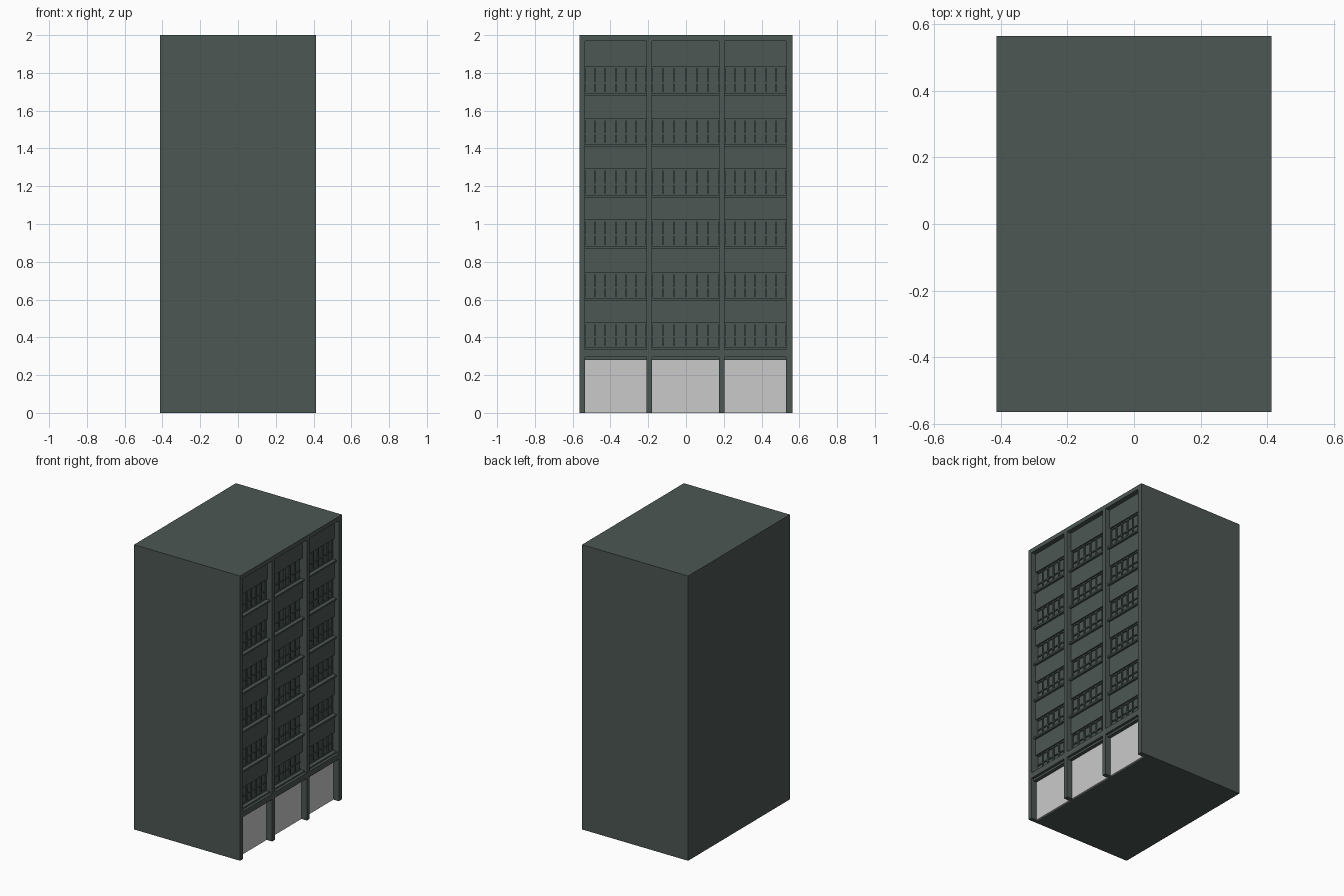
import bpy, bmesh

if "Cube" in bpy.data.objects:
    bpy.data.objects.remove(bpy.data.objects["Cube"])


def material(name, rgb):
    m = bpy.data.materials.new(name)
    m.diffuse_color = (*rgb, 1)
    m.use_nodes = True
    m.node_tree.nodes["Principled BSDF"].inputs["Base Color"].default_value = m.diffuse_color
    return m


GREEN = material("dark grey green", (0.072, 0.095, 0.084))
GREY = material("light grey", (0.59, 0.59, 0.59))


def boxes(name, mat, spans):
    """One object from boxes given as (x0, x1, y0, y1, z0, z1)."""
    bm = bmesh.new()
    for x0, x1, y0, y1, z0, z1 in spans:
        vs = bmesh.ops.create_cube(bm, size=1)["verts"]
        for v in vs:
            v.co.x = x1 if v.co.x > 0 else x0
            v.co.y = y1 if v.co.y > 0 else y0
            v.co.z = z1 if v.co.z > 0 else z0
    me = bpy.data.meshes.new(name)
    bm.to_mesh(me)
    bm.free()
    me.materials.append(mat)
    ob = bpy.data.objects.new(name, me)
    bpy.context.collection.objects.link(ob)
    return ob


X, Y, H = 0.412, 0.565, 2.0
GLASS, FRAME, WALL, LEDGE = 0.36, 0.368, 0.378, 0.394
bays = [(-0.535, -0.21), (-0.18, 0.175), (0.205, 0.53)]
sills = [0.345, 0.605, 0.882, 1.152, 1.42, 1.69]
tops = [0.475, 0.74, 1.02, 1.29, 1.555, 1.835]

# Main block; its right face is the glass plane
boxes("building_block", GREEN, [(-X, GLASS, -Y, Y, 0, H)])

# Full height pillars
boxes("pillars", GREEN, [(GLASS, X, a, b, 0, H) for a, b in
      [(-Y, -0.535), (-0.21, -0.18), (0.175, 0.205), (0.53, Y)]])

panels, ledges, frames, doors = [], [], [], []
bands = []
for a, b in bays:
    # Flush bands above the shopfront and at the roof
    bands += [(GLASS, X, a, b, 0.295, 0.335), (GLASS, X, a, b, 1.97, H)]
    # Shopfronts with a lintel
    doors.append((GLASS, 0.37, a, b, 0, 0.28))
    ledges.append((GLASS, LEDGE, a, b, 0.28, 0.295))
    for i, (s, t) in enumerate(zip(sills, tops)):
        # Sill ledge, and wall panel above the window
        ledges.append((GLASS, LEDGE, a, b, s - 0.012, s))
        upper = sills[i + 1] - 0.012 if i < 5 else 1.97
        panels.append((GLASS, WALL, a, b, t, upper))
        # Window bars: six columns, two rows
        step, w = (b - a) / 6, 0.004
        for k in range(7):
            y = a + step * k
            frames.append((GLASS, FRAME, max(a, y - w), min(b, y + w), s, t))
        for z in (s + w, s + 0.058, t - w):
            frames.append((GLASS, FRAME - 0.001, a, b, z - w, z + w))

boxes("flush_bands", GREEN, bands)
boxes("shopfronts", GREY, doors)
boxes("ledges", GREEN, ledges)
boxes("wall_panels", GREEN, panels)
boxes("window_frames", GREEN, frames)
